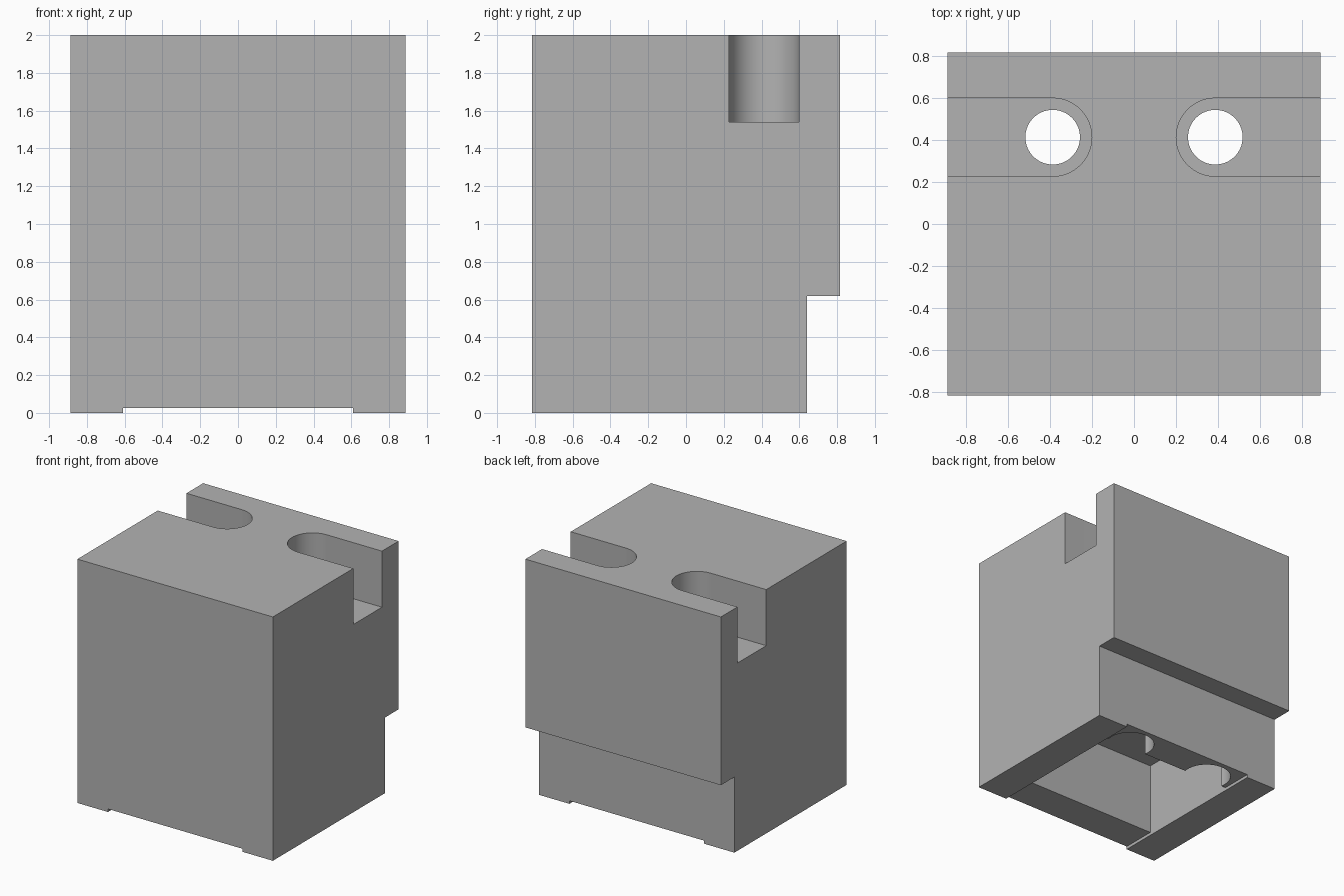
import bpy, bmesh, math
from mathutils import Vector

if "Cube" in bpy.data.objects:
    bpy.data.objects.remove(bpy.data.objects["Cube"])

grey = bpy.data.materials.new("plain grey")
grey.diffuse_color = (0.45, 0.45, 0.45, 1)
grey.use_nodes = True
grey.node_tree.nodes["Principled BSDF"].inputs["Base Color"].default_value = grey.diffuse_color


def prism(name, points, direction):
    """Extrude a closed 3D outline along a direction."""
    bm = bmesh.new()
    face = bm.faces.new([bm.verts.new(p) for p in points])
    new = bmesh.ops.extrude_face_region(bm, geom=[face])["geom"]
    bmesh.ops.translate(bm, vec=Vector(direction),
                        verts=[v for v in new if isinstance(v, bmesh.types.BMVert)])
    bmesh.ops.recalc_face_normals(bm, faces=bm.faces)
    mesh = bpy.data.meshes.new(name)
    bm.to_mesh(mesh)
    bm.free()
    mesh.materials.append(grey)
    obj = bpy.data.objects.new(name, mesh)
    bpy.context.collection.objects.link(obj)
    return obj


def box(name, x0, x1, y0, y1, z0, z1):
    return prism(name, [(x0, y0, z0), (x1, y0, z0), (x1, y1, z0), (x0, y1, z0)],
                 (0, 0, z1 - z0))


def cylinder(name, x, y, r, z0, z1, n=64):
    ring = [2 * math.pi * i / n for i in range(n)]
    return prism(name, [(x + r * math.cos(a), y + r * math.sin(a), z0) for a in ring],
                 (0, 0, z1 - z0))


def cut(target, cutter):
    mod = target.modifiers.new("cut", "BOOLEAN")
    mod.operation, mod.solver, mod.object = "DIFFERENCE", "EXACT", cutter
    bpy.context.view_layer.objects.active = target
    bpy.ops.object.modifier_apply(modifier=mod.name)
    bpy.data.objects.remove(cutter)


# Block with a step under the back edge
W, D, STEP_Y, STEP_Z = 0.887, 0.815, 0.64, 0.62
profile = [(-D, 0), (STEP_Y, 0), (STEP_Y, STEP_Z), (D, STEP_Z), (D, 2), (-D, 2)]
block = prism("block", [(-W, y, z) for y, z in profile], (2 * W, 0, 0))

# Shallow channel and deep pocket in the underside
cut(block, box("channel", -0.61, 0.61, -1, 1, -0.2, 0.025))
cut(block, box("pocket", -0.61, 0.61, -0.53, 0.375, -0.2, STEP_Z))

# Round reliefs, through holes and open-ended top slots on both sides
HX, HY, R = 0.387, 0.413, 0.186
for s in (-1, 1):
    cut(block, cylinder("relief", s * HX, HY, R, -0.2, STEP_Z))
    cut(block, cylinder("hole", s * HX, HY, 0.13, 0.3, 1.8))
    arc = [math.pi / 2 + math.pi * i / 32 for i in range(33)]
    outline = [(s * (HX + R * math.cos(a)), HY + R * math.sin(a), 1.54) for a in arc]
    outline += [(s * 1.1, HY - R, 1.54), (s * 1.1, HY + R, 1.54)]
    cut(block, prism("slot", outline, (0, 0, 0.7)))

# Smooth round walls, keep edges sharp
block.select_set(True)
bpy.context.view_layer.objects.active = block
bpy.ops.object.shade_smooth_by_angle(angle=math.radians(30))
